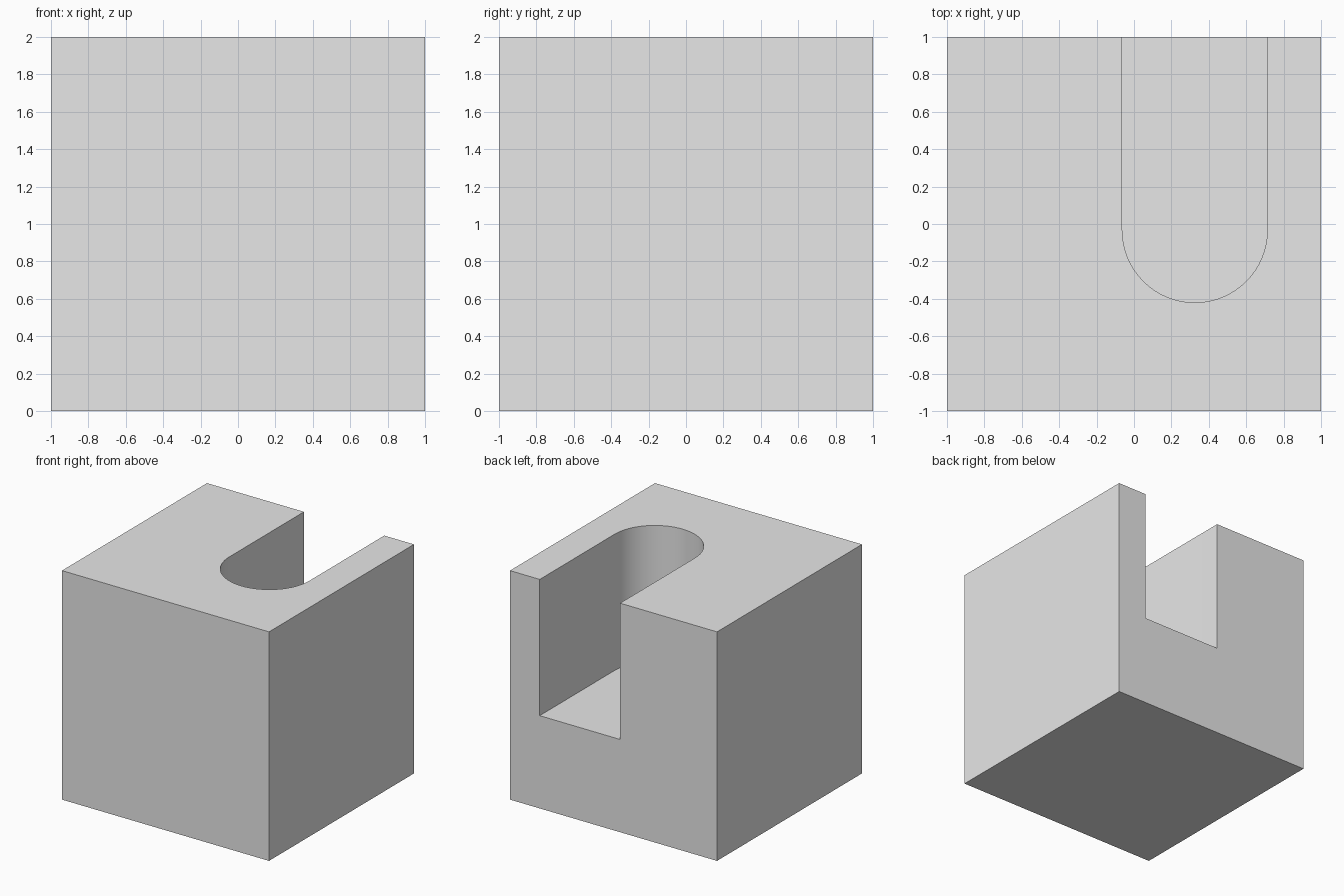
import bpy
import bmesh
from math import cos, sin, pi, radians

old = bpy.data.objects.get("Cube")
if old:
    bpy.data.objects.remove(old, do_unlink=True)

SIZE = 2.0
SLOT_X, SLOT_Y, SLOT_R, FLOOR_Z = 0.325, -0.032, 0.388, 0.81
ARC_STEPS = 32

# Plain grey material
grey = bpy.data.materials.new("plain grey")
grey.use_nodes = True
colour = (0.8, 0.8, 0.8, 1.0)
grey.diffuse_color = colour
grey.node_tree.nodes["Principled BSDF"].inputs["Base Color"].default_value = colour


def prism(name, outline, bottom, top):
    """Extrude a flat outline from one height to another."""
    bm = bmesh.new()
    base = bm.faces.new([bm.verts.new((x, y, bottom)) for x, y in outline])
    result = bmesh.ops.extrude_face_region(bm, geom=[base], use_keep_orig=True)
    upper = [v for v in result["geom"] if isinstance(v, bmesh.types.BMVert)]
    bmesh.ops.translate(bm, verts=upper, vec=(0, 0, top - bottom))
    bmesh.ops.recalc_face_normals(bm, faces=bm.faces)
    mesh = bpy.data.meshes.new(name)
    bm.to_mesh(mesh)
    bm.free()
    mesh.materials.append(grey)
    obj = bpy.data.objects.new(name, mesh)
    bpy.context.collection.objects.link(obj)
    return obj


# Solid block
h = SIZE / 2
block = prism("slotted_block", [(-h, -h), (h, -h), (h, h), (-h, h)], 0, SIZE)

# Round-ended slot, open at the top and the back
angles = [pi + pi * i / ARC_STEPS for i in range(ARC_STEPS + 1)]
outline = [(SLOT_X + SLOT_R * cos(a), SLOT_Y + SLOT_R * sin(a)) for a in angles]
outline += [(SLOT_X + SLOT_R, h + 0.5), (SLOT_X - SLOT_R, h + 0.5)]
cutter = prism("slot_cutter", outline, FLOOR_Z, SIZE + 0.5)
cutter.hide_render = True

# Cut the slot, then drop the cutter
cut = block.modifiers.new("slot", "BOOLEAN")
cut.operation = "DIFFERENCE"
cut.solver = "EXACT"
cut.object = cutter
bpy.ops.object.select_all(action="DESELECT")
block.select_set(True)
bpy.context.view_layer.objects.active = block
bpy.ops.object.modifier_apply(modifier=cut.name)
bpy.data.objects.remove(cutter, do_unlink=True)

# Smooth round end, sharp edges elsewhere
bpy.ops.object.shade_smooth_by_angle(angle=radians(30))
